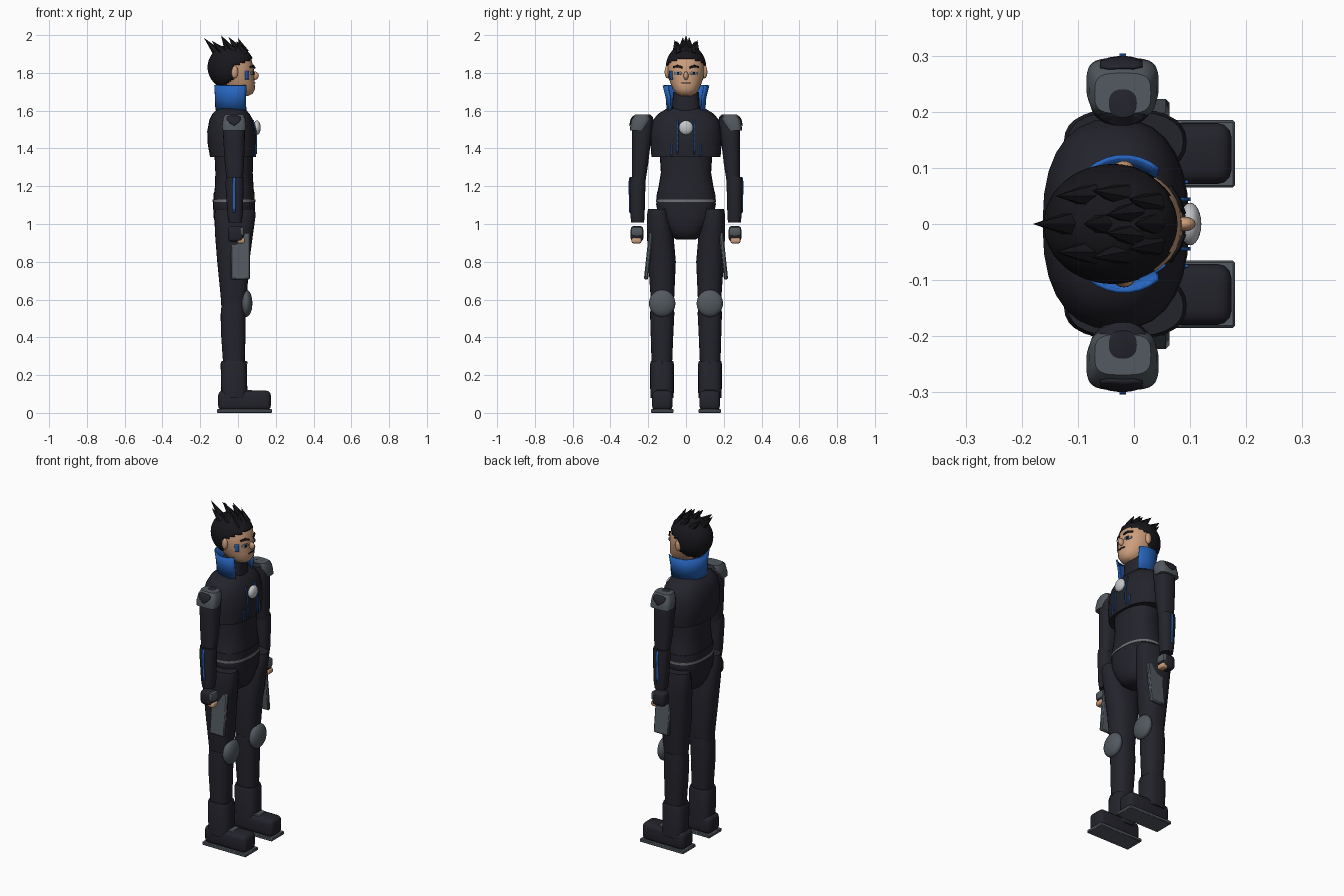
import bpy, bmesh, math
from mathutils import Vector, Matrix
from mathutils.bvhtree import BVHTree

if "Cube" in bpy.data.objects:
    bpy.data.objects.remove(bpy.data.objects["Cube"])


def material(name, rgb):
    m = bpy.data.materials.new(name)
    m.diffuse_color = (*rgb, 1)
    m.use_nodes = True
    m.node_tree.nodes["Principled BSDF"].inputs["Base Color"].default_value = m.diffuse_color
    return m


SUIT = material("dark suit", (0.017, 0.017, 0.025))
HAIR = material("black hair", (0.009, 0.009, 0.012))
GREY = material("armour grey", (0.085, 0.10, 0.115))
BELT = material("belt grey", (0.16, 0.17, 0.18))
BLUE = material("bright blue", (0.02, 0.13, 0.52))
SKIN = material("skin", (0.60, 0.34, 0.20))
BADGE = material("badge silver", (0.55, 0.56, 0.58))
EYE = material("eye grey", (0.20, 0.22, 0.26))


def finish(name, bm, mat, angle=40):
    bmesh.ops.recalc_face_normals(bm, faces=bm.faces[:])
    me = bpy.data.meshes.new(name)
    bm.to_mesh(me)
    bm.free()
    me.materials.append(mat)
    ob = bpy.data.objects.new(name, me)
    bpy.context.collection.objects.link(ob)
    if angle:
        bpy.ops.object.select_all(action='DESELECT')
        ob.select_set(True)
        bpy.context.view_layer.objects.active = ob
        bpy.ops.object.shade_smooth_by_angle(angle=math.radians(angle))
    return ob


def loft(name, mat, rings, side=1, power=2.4, n=28):
    """Rings are (z, back x, front x, centre y, half width)."""
    bm = bmesh.new()
    loops = []
    for z, xb, xf, cy, ry in rings:
        loop = []
        for i in range(n):
            a = 2 * math.pi * i / n
            c, s = math.cos(a), math.sin(a)
            px = math.copysign(abs(c) ** (2 / power), c)
            py = math.copysign(abs(s) ** (2 / power), s)
            loop.append(bm.verts.new(((xb + xf) / 2 + px * (xf - xb) / 2,
                                      side * cy + py * ry, z)))
        loops.append(loop)
    for a, b in zip(loops, loops[1:]):
        for i in range(n):
            bm.faces.new((a[i], a[(i + 1) % n], b[(i + 1) % n], b[i]))
    bm.faces.new(loops[0])
    bm.faces.new(loops[-1])
    return finish(name, bm, mat)


def box(name, mat, lo, hi, bevel=0.0, seg=2, tilt=0.0):
    lo, hi = Vector(lo), Vector(hi)
    bm = bmesh.new()
    bmesh.ops.create_cube(bm, size=1)
    d = hi - lo
    bmesh.ops.scale(bm, vec=(abs(d.x), abs(d.y), abs(d.z)), verts=bm.verts)
    if bevel:
        bmesh.ops.bevel(bm, geom=bm.edges[:], offset=bevel, segments=seg,
                        profile=0.5, affect='EDGES')
    bmesh.ops.rotate(bm, matrix=Matrix.Rotation(tilt, 3, 'X'), verts=bm.verts)
    bmesh.ops.translate(bm, vec=(lo + hi) / 2, verts=bm.verts)
    return finish(name, bm, mat)


def ball(name, mat, centre, radii, u=24, v=14, drop=None):
    bm = bmesh.new()
    bmesh.ops.create_uvsphere(bm, u_segments=u, v_segments=v, radius=1)
    bmesh.ops.scale(bm, vec=radii, verts=bm.verts)
    bmesh.ops.translate(bm, vec=centre, verts=bm.verts)
    if drop:
        gone = [f for f in bm.faces if drop(f.calc_center_median())]
        bmesh.ops.delete(bm, geom=gone, context='FACES')
    return finish(name, bm, mat)


def drape(name, mat, target, cols, side=0, lift=0.003):
    """Thin plate laid on a surface; cols are (u, low z, high z).
    side 0 projects onto the front, +1 / -1 onto that flank."""
    tree = BVHTree.FromPolygons([v.co for v in target.data.vertices],
                                [p.vertices[:] for p in target.data.polygons])
    ray = Vector((0, -side, 0)) if side else Vector((-1, 0, 0))
    bm = bmesh.new()
    rows = []
    for u, z0, z1 in cols:
        row = []
        for k in range(7):
            z = z0 + (z1 - z0) * k / 6
            start = Vector((u, side, z)) if side else Vector((1, u, z))
            hit = tree.ray_cast(start, ray)[0]
            if hit is None:
                hit = tree.find_nearest(start)[0]
            row.append(bm.verts.new(hit - ray * lift))
        rows.append(row)
    for a, b in zip(rows, rows[1:]):
        for k in range(6):
            bm.faces.new((a[k], b[k], b[k + 1], a[k + 1]))
    ob = finish(name, bm, mat)
    sol = ob.modifiers.new("thickness", 'SOLIDIFY')
    sol.thickness, sol.offset = 0.005, 0
    return ob


# Torso
chest = loft("jacket", SUIT, [
    (1.355, -.148, .095, 0, .183), (1.42, -.16, .098, 0, .188), (1.49, -.163, .095, 0, .188),
    (1.55, -.152, .08, 0, .176), (1.585, -.135, .06, 0, .145), (1.612, -.105, .035, 0, .1)])
loft("waist", SUIT, [(1.38, -.125, .08, 0, .14), (1.27, -.12, .078, 0, .133),
                     (1.2, -.122, .082, 0, .145), (1.165, -.126, .085, 0, .152)])
loft("waistband", SUIT, [(1.17, -.128, .087, 0, .154), (1.1, -.132, .09, 0, .158)])
loft("belt_trim", BELT, [(1.116, -.134, .093, 0, .16), (1.13, -.134, .093, 0, .16)])
loft("hips", SUIT, [(1.11, -.132, .09, 0, .157), (1.04, -.13, .09, 0, .15),
                    (.97, -.115, .08, 0, .1), (.935, -.09, .06, 0, .078), (.917, -.06, .03, 0, .05)])
ball("chest_badge", BADGE, (.1, 0, 1.51), (.02, .038, .038))
loft("neck", SUIT, [(1.59, -.085, .045, 0, .075), (1.70, -.075, .04, 0, .068)])

# Open standing collar
bm = bmesh.new()
pairs = []
for i in range(25):
    a = math.radians(54 + 252 * i / 24)
    pairs.append([bm.verts.new((-.018 + r * math.cos(a), w * math.sin(a), z))
                  for z, r, w in ((1.605, .094, .095), (1.67, .096, .1), (1.735, .1, .116))])
for a, b in zip(pairs, pairs[1:]):
    for k in (0, 1):
        bm.faces.new((a[k], b[k], b[k + 1], a[k + 1]))
collar = finish("collar", bm, BLUE)
collar.modifiers.new("thickness", 'SOLIDIFY').thickness = 0.008

# Head and hair
head = loft("head", SKIN, [
    (1.678, -.02, .055, 0, .032), (1.69, -.04, .077, 0, .052), (1.715, -.07, .09, 0, .07),
    (1.745, -.1, .088, 0, .082), (1.78, -.12, .086, 0, .094), (1.82, -.13, .084, 0, .098),
    (1.87, -.12, .072, 0, .092), (1.905, -.09, .045, 0, .07)], power=2.2)
hair = ball("hair_cap", HAIR, (-.037, 0, 1.83), (.124, .107, .12), 48, 32,
            drop=lambda c: (c.x > -.018 and c.z < 1.845 + .42 * c.x) or
            c.z < 1.70 + (c.x + .13) * .6)
hair.modifiers.new("thickness", 'SOLIDIFY').thickness = 0.012
spikes = [(-.11, 0, -.18, 0, 1.985), (-.075, .05, -.14, .05, 1.97), (-.02, .05, -.075, .06, 1.975),
          (-.05, 0, -.09, 0, 2.0), (.0, .02, -.05, .016, 1.99), (.035, .035, -.01, .045, 1.97),
          (.035, 0, 0, 0, 1.985)]
for i, (bx, by, tx, ty, tz) in enumerate(spikes):
    for s in ((1, -1) if by else (1,)):
        bz = 1.83 + .12 * math.sqrt(1 - ((bx + .037) / .124) ** 2 - (by / .107) ** 2) - .02
        base, tip = Vector((bx, s * by, bz)), Vector((tx, s * ty, tz))
        axis = tip - base
        bm = bmesh.new()
        bmesh.ops.create_cone(bm, segments=6, radius1=.024, radius2=0, depth=axis.length, cap_ends=True)
        bmesh.ops.transform(bm, verts=bm.verts, matrix=Matrix.Translation((base + tip) / 2) @
                            axis.to_track_quat('Z', 'Y').to_matrix().to_4x4())
        finish("hair_spike", bm, HAIR, 0)

# Face
ball("nose", SKIN, (.09, 0, 1.785), (.02, .013, .022), 16, 10)
drape("mouth", HAIR, head, [(-.024, 1.744, 1.748), (0, 1.744, 1.75), (.024, 1.744, 1.748)])
drape("cheek_mark", BLUE, head, [(.038, 1.765, 1.81), (.056, 1.765, 1.81)], -1)
for s in (1, -1):
    ball("ear", SKIN, (-.018, s * .1, 1.805), (.018, .013, .034), 16, 10)
    drape("eye", EYE, head, [(s * u, 1.798 - h, 1.798 + h) for u, h in
                             ((.022, .003), (.032, .009), (.048, .01), (.062, .004))])
    drape("pupil", HAIR, head, [(s * .036, 1.791, 1.805), (s * .047, 1.791, 1.805)], lift=.006)
    drape("brow", HAIR, head, [(s * .018, 1.822, 1.832), (s * .042, 1.83, 1.843),
                               (s * .068, 1.827, 1.835)], lift=.009)

for s in (1, -1):
    # Jacket piping
    drape("piping_outer", BLUE, chest, [(s * .078, 1.36, 1.42), (s * .072, 1.36, 1.42)])
    drape("piping_inner", BLUE, chest, [(s * .047, 1.37, 1.55), (s * .041, 1.37, 1.55)])

    # Arms
    loft("upper_arm", SUIT, [
        (1.23, -.06, .025, .25, .036), (1.32, -.07, .032, .243, .043), (1.45, -.078, .036, .235, .05),
        (1.53, -.08, .036, .23, .055), (1.565, -.065, .025, .22, .045), (1.58, -.045, .005, .215, .025)], s)
    forearm = loft("forearm", SUIT, [
        (1.008, -.05, .02, .256, .034), (1.05, -.056, .025, .257, .038),
        (1.2, -.066, .03, .257, .042), (1.25, -.064, .028, .256, .041)], s)
    drape("forearm_stripe", BLUE, forearm, [(-.026, 1.06, 1.245), (-.014, 1.06, 1.245)], s)
    pad = loft("shoulder_pad", GREY, [
        (1.495, -.083, .042, .258, .038), (1.52, -.085, .044, .249, .046),
        (1.555, -.08, .04, .238, .05), (1.58, -.07, .03, .233, .036)], s, 3.5)
    drape("shoulder_inlay", SUIT, pad, [(-.06, 1.55, 1.565), (-.045, 1.535, 1.572),
                                        (-.02, 1.52, 1.572), (.0, 1.535, 1.572), (.015, 1.55, 1.565)], s)
    box("glove", SUIT, (-.053, s * .226, .905), (.028, s * .293, .99), .02, 3)
    box("knuckle_guard", GREY, (.0, s * .228, .935), (.033, s * .291, .985), .012)
    box("fingers", SKIN, (-.005, s * .236, .897), (.036, s * .288, .928), .011, 3)

    # Legs
    loft("thigh", SUIT, [
        (.56, -.088, .042, .124, .058), (.62, -.092, .047, .125, .063), (.8, -.11, .06, .127, .073),
        (.95, -.122, .08, .137, .07), (1.05, -.125, .094, .146, .06), (1.08, -.118, .088, .147, .054)], s)
    loft("shin", SUIT, [(.25, -.078, .035, .128, .054), (.42, -.09, .04, .127, .06),
                        (.52, -.092, .04, .126, .064), (.585, -.086, .04, .125, .062)], s)
    ball("knee_pad", GREY, (.044, s * .126, .58), (.032, .07, .072))
    plate = box("thigh_plate", GREY, (-.037, s * .188, .705), (.063, s * .21, .955),
                .006, 1, s * math.radians(6))

    # Boots
    cuff = loft("boot_cuff", SUIT, [(.08, -.088, .05, .127, .062), (.26, -.092, .047, .127, .063),
                                    (.276, -.086, .042, .127, .058)], s, 2.8)
    drape("boot_tab", BLUE, cuff, [(s * .122, .27, .298), (s * .128, .27, .298)])
    box("boot_foot", SUIT, (-.105, s * .071, .012), (.174, s * .18, .118), .026, 3)
    box("boot_strap", GREY, (.03, s * .09, .1), (.075, s * .16, .122), .004, 1)
    box("boot_sole", GREY, (-.111, s * .065, 0), (.18, s * .185, .02), .004, 1)
